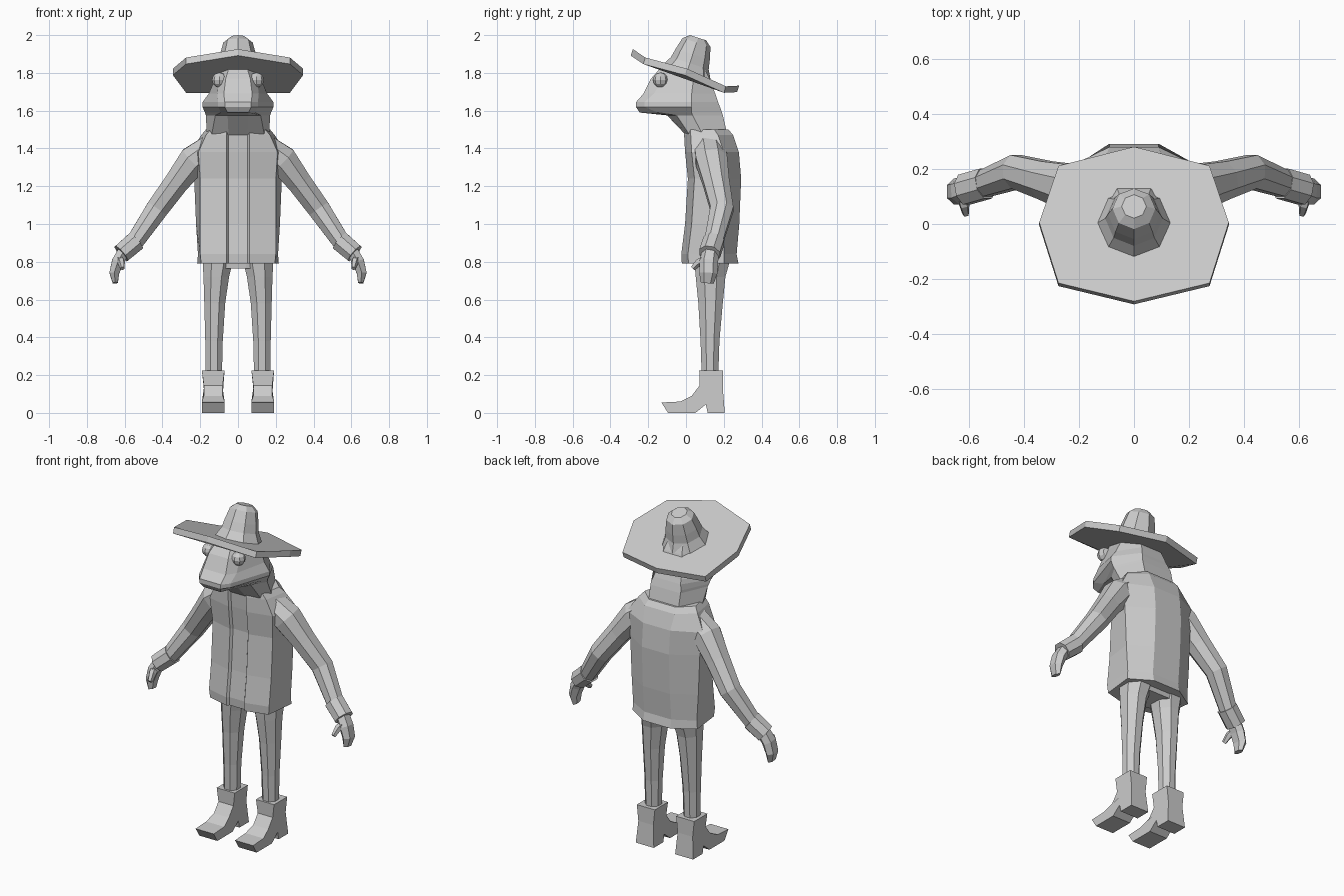
import bpy, bmesh, math
from mathutils import Vector, Matrix

if "Cube" in bpy.data.objects:
    bpy.data.objects.remove(bpy.data.objects["Cube"])

grey = bpy.data.materials.new("plain grey")
grey.diffuse_color = (0.6, 0.6, 0.6, 1)
grey.use_nodes = True
grey.node_tree.nodes["Principled BSDF"].inputs["Base Color"].default_value = grey.diffuse_color


def make(name, bm, mirror=False):
    """Turn a bmesh into a flat shaded object, optionally mirrored in x."""
    bmesh.ops.recalc_face_normals(bm, faces=bm.faces)
    me = bpy.data.meshes.new(name)
    bm.to_mesh(me)
    bm.free()
    me.materials.append(grey)
    ob = bpy.data.objects.new(name, me)
    bpy.context.collection.objects.link(ob)
    if mirror:
        ob.modifiers.new("Mirror", "MIRROR").use_mirror_merge = False
    return ob


def loft(name, rings, mirror=False, matrix=None, closed=False):
    """Skin a list of equal point rings; cap the ends or join them."""
    bm = bmesh.new()
    vs = [[bm.verts.new(p) for p in r] for r in rings]
    n = len(vs[0])
    pairs = list(zip(vs, vs[1:])) + ([(vs[-1], vs[0])] if closed else [])
    for a, b in pairs:
        for i in range(n):
            j = (i + 1) % n
            bm.faces.new((a[i], a[j], b[j], b[i]))
    if not closed:
        bm.faces.new(vs[0])
        bm.faces.new(vs[-1])
    if matrix:
        bm.transform(matrix)
    return make(name, bm, mirror)


def section(z, half):
    """Symmetric horizontal section from its right half, front to back."""
    return [(x, y, z) for x, y in half] + [(-x, y, z) for x, y in reversed(half)]


def oval(x, y, z, rx, ry, n=8, turn=0.5):
    return [(x + rx * math.cos(math.tau * (i + turn) / n),
             y + ry * math.sin(math.tau * (i + turn) / n), z) for i in range(n)]


def tube(name, path, n=8):
    """Limb through (x, y, z, half width, half depth) stations."""
    pts = [Vector(p[:3]) for p in path]
    rings = []
    for i, p in enumerate(path):
        t = (pts[min(i + 1, len(pts) - 1)] - pts[max(i - 1, 0)]).normalized()
        side = Vector((0, 1, 0)).cross(t).normalized()
        deep = t.cross(side)
        rings.append([pts[i] + side * p[3] * math.cos(math.tau * (k + .5) / n)
                      + deep * p[4] * math.sin(math.tau * (k + .5) / n) for k in range(n)])
    return loft(name, rings, mirror=True)


# Hat: tilted brim and tapered crown
tilt = Matrix.Translation((0, 0, 1.805)) @ Matrix.Rotation(math.radians(-18), 4, 'X')
rim = [(.345, 0, 0), (.275, .225, -.025), (0, .29, .0), (-.275, .225, -.025),
       (-.345, 0, 0), (-.275, -.228, -.012), (0, -.305, .01), (.275, -.228, -.012)]
loft("hat_brim", [[(x, y, z + h) for x, y, z in rim] for h in (-.018, .018)], matrix=tilt)
crown = [(0, .132), (.05, .105), (.1, .095), (.165, .078), (.192, .045)]
loft("hat_crown", [oval(0, .005, h, r, r, turn=0) for h, r in crown], matrix=tilt)

# Head: broad jaw, blunt snout and neck
loft("head", [
    section(1.82, [(.05, -.14), (.09, -.08), (.10, .04), (.05, .10)]),
    section(1.77, [(.065, -.185), (.10, -.12), (.12, .04), (.06, .125)]),
    section(1.69, [(.075, -.225), (.11, -.17), (.155, .03), (.075, .155)]),
    section(1.645, [(.07, -.265), (.105, -.22), (.188, .03), (.085, .17)]),
    section(1.62, [(.07, -.265), (.105, -.22), (.188, .03), (.09, .18)]),
    section(1.59, [(.055, -.245), (.09, -.15), (.175, .03), (.10, .19)]),
    section(1.575, [(.055, -.10), (.12, -.05), (.17, .035), (.10, .195)]),
    section(1.47, [(.05, 0), (.14, .02), (.165, .09), (.10, .22)]),
])

# Eyes
bm = bmesh.new()
bmesh.ops.create_uvsphere(bm, u_segments=8, v_segments=6, radius=.04,
                          matrix=Matrix.Translation((.098, -.135, 1.762)))
make("eyes", bm, True)

# Coat: front strip set back between the two open edges
coat = []
for z, yf, xf, xs, ys, xb, yb in [
        (1.50, -.01, .145, .170, .15, .09, .225),
        (1.47, -.01, .17, .195, .17, .10, .25),
        (1.38, -.005, .21, .255, .20, .09, .28),
        (1.24, .01, .20, .232, .20, .09, .292),
        (1.00, -.005, .20, .222, .20, .09, .282),
        (.84, -.025, .20, .212, .20, .09, .268),
        (.79, -.022, .195, .216, .20, .09, .278)]:
    coat.append(section(z, [(.05, yf + .014), (.06, yf), (xf, yf + .035), (xs, ys), (xb, yb)]))
loft("coat", coat)

# Sleeves, cuffs, hands and thumbs
tube("sleeves", [(.12, .12, 1.425, .07, .085), (.235, .135, 1.338, .085, .09),
                 (.325, .16, 1.22, .07, .075), (.428, .19, 1.08, .064, .066),
                 (.55, .145, .90, .05, .052)])
tube("cuffs", [(.54, .147, .91, .058, .06), (.618, .125, .843, .055, .06)])
tube("hands", [(.605, .13, .855, .036, .045), (.637, .12, .80, .036, .05),
               (.655, .118, .74, .03, .048), (.65, .112, .688, .016, .035)], n=6)
tube("thumbs", [(.63, .115, .82, .02, .022), (.618, .07, .80, .02, .022),
                (.612, .036, .765, .013, .014)], n=5)

# Trousers: hips and two tapering legs
loft("trouser_hips", [
    section(.86, [(.06, .05), (.17, .07), (.18, .19), (.08, .24)]),
    section(.765, [(.04, .06), (.16, .08), (.17, .18), (.07, .215)])])
loft("trouser_legs", [oval(x, y, z, rx, ry) for x, y, z, rx, ry in [
    (.105, .14, .82, .09, .105), (.115, .13, .72, .073, .085), (.123, .13, .58, .06, .07),
    (.127, .127, .38, .05, .054), (.128, .127, .18, .046, .047)]], mirror=True)

# Boots: side profile with heel and turned up toe, narrower at the ankle
profile = [(.07, .225), (.072, .145), (.03, .09), (-.03, .06), (-.13, .055), (-.095, 0),
           (.05, 0), (.105, .045), (.115, 0), (.205, 0), (.195, .13), (.195, .225)]


def half_width(z):
    return .05 if .08 < z < .2 else .06


loft("boots", [[(.131 + s * half_width(z), y, z) for y, z in profile] for s in (-1, 1)],
     mirror=True)
